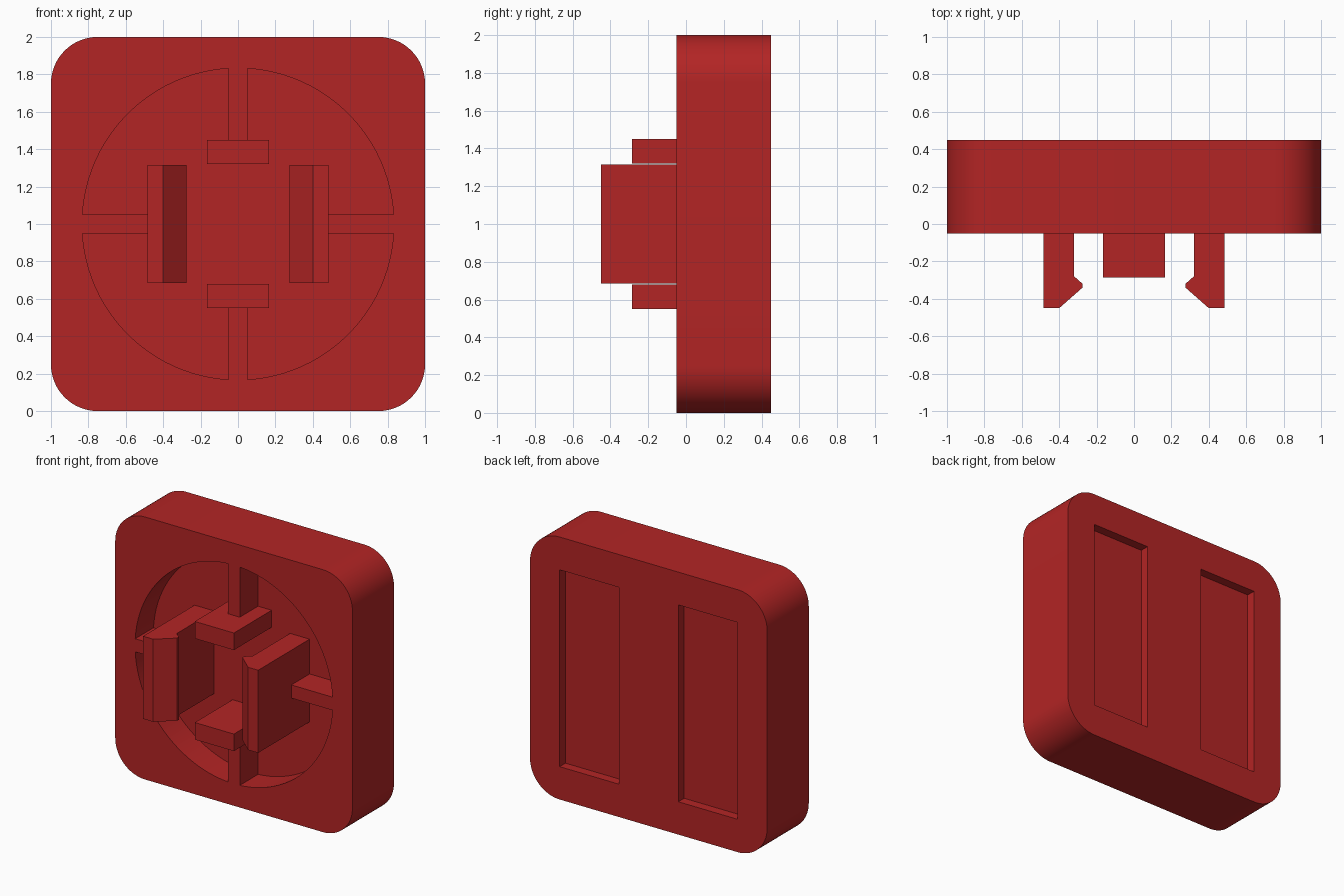
import bpy, bmesh, math

if "Cube" in bpy.data.objects:
    bpy.data.objects.remove(bpy.data.objects["Cube"])

red = bpy.data.materials.new("deep red")
red.diffuse_color = (0.45, 0.018, 0.018, 1)
red.use_nodes = True
red.node_tree.nodes["Principled BSDF"].inputs["Base Color"].default_value = red.diffuse_color

FRONT, BACK, FLOOR = -0.05, 0.45, 0.17   # body faces and pocket floor (y)


def prism(name, profile, low, high, axis):
    """Extrude a 2D profile along y (profile is x,z) or z (profile is x,y)."""
    def put(a, b, t):
        return (a, t, b) if axis == "y" else (a, b, t)
    bm = bmesh.new()
    lower = [bm.verts.new(put(a, b, low)) for a, b in profile]
    upper = [bm.verts.new(put(a, b, high)) for a, b in profile]
    bm.faces.new(lower)
    bm.faces.new(upper)
    n = len(profile)
    for i in range(n):
        j = (i + 1) % n
        bm.faces.new((lower[i], lower[j], upper[j], upper[i]))
    bmesh.ops.recalc_face_normals(bm, faces=bm.faces)
    mesh = bpy.data.meshes.new(name)
    bm.to_mesh(mesh)
    bm.free()
    mesh.materials.append(red)
    obj = bpy.data.objects.new(name, mesh)
    bpy.context.collection.objects.link(obj)
    return obj


def rect(x0, x1, z0, z1):
    return [(x0, z0), (x1, z0), (x1, z1), (x0, z1)]


def arc(cx, cz, r, a0, a1, steps):
    angles = [a0 + (a1 - a0) * i / steps for i in range(steps + 1)]
    return [(cx + r * math.cos(a), cz + r * math.sin(a)) for a in angles]


# Rounded square body
quarter = math.pi / 2
outline = []
for k, (sx, sz) in enumerate([(1, 1), (-1, 1), (-1, -1), (1, -1)]):
    outline += arc(0.75 * sx, 1 + 0.75 * sz, 0.25, k * quarter, (k + 1) * quarter, 16)
body = prism("body", outline, FRONT, BACK, "y")

# Round front pocket, interrupted by four ribs that reach the clips and posts
RADIUS, RIB, RIB_END = 0.833, 0.05, 0.42
edge = math.asin(RIB / RADIUS)
pocket = []
for k in range(4):
    c, s = round(math.cos(k * quarter)), round(math.sin(k * quarter))
    rib_tip = [(RIB_END, -RIB), (RIB_END, RIB)]
    pocket += [(c * x - s * z, 1 + s * x + c * z) for x, z in rib_tip]
    pocket += arc(0, 1, RADIUS, k * quarter + edge, (k + 1) * quarter - edge, 24)
cutters = [prism("pocket_cutter", pocket, FRONT - 0.2, FLOOR, "y")]

# Two shallow upright slots in the back
for side in (-1, 1):
    x0, x1 = sorted((0.25 * side, 0.75 * side))
    cutters.append(prism("slot_cutter", rect(x0, x1, 0.25, 1.75), BACK - 0.07, BACK + 0.2, "y"))

bpy.context.view_layer.objects.active = body
for cutter in cutters:
    cutter.hide_render = True
    mod = body.modifiers.new("cut", "BOOLEAN")
    mod.operation, mod.solver, mod.object = "DIFFERENCE", "EXACT", cutter
    bpy.ops.object.modifier_apply(modifier=mod.name)
    bpy.data.objects.remove(cutter)

bpy.ops.object.select_all(action="DESELECT")
body.select_set(True)
bpy.ops.object.shade_smooth_by_angle(angle=math.radians(30))

# Hooked clips left and right
hook = [(0.485, FLOOR), (0.485, -0.45), (0.40, -0.45), (0.275, -0.34),
        (0.275, -0.32), (0.32, -0.28), (0.32, FLOOR)]
for side, label in ((-1, "left"), (1, "right")):
    prism(label + "_clip", [(side * x, y) for x, y in hook], 0.685, 1.315, "z")

# Guide posts above and below
for z, label in ((1.385, "upper"), (0.615, "lower")):
    prism(label + "_post", rect(-0.165, 0.165, z - 0.065, z + 0.065), -0.285, FLOOR, "y")
